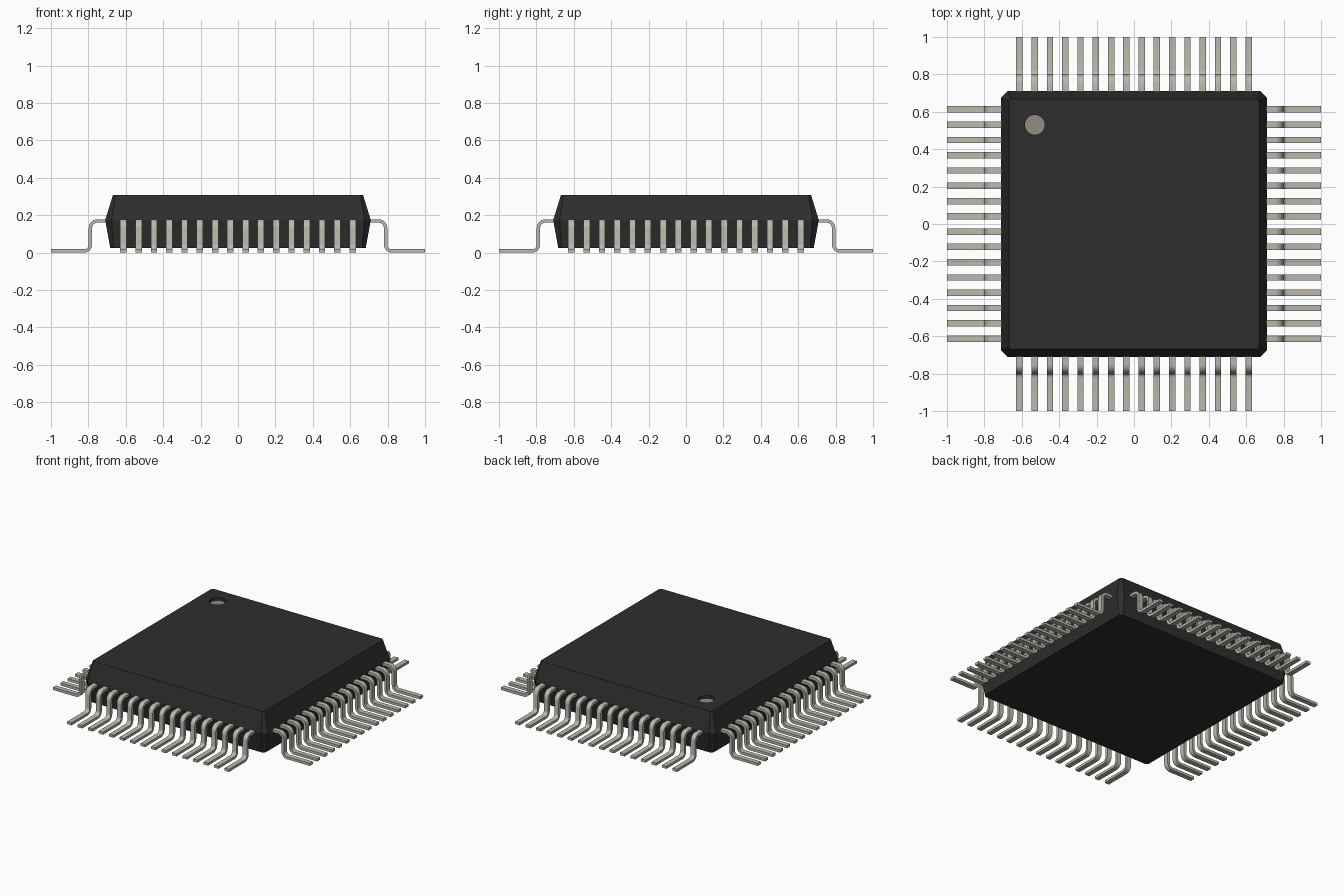
import bpy, bmesh, math
from mathutils import Vector

if "Cube" in bpy.data.objects:
    bpy.data.objects.remove(bpy.data.objects["Cube"], do_unlink=True)


def material(name, rgb, rough):
    m = bpy.data.materials.new(name)
    m.use_nodes = True
    m.diffuse_color = (*rgb, 1)
    bsdf = m.node_tree.nodes["Principled BSDF"]
    bsdf.inputs["Base Color"].default_value = (*rgb, 1)
    bsdf.inputs["Roughness"].default_value = rough
    return m


BLACK = material("black_plastic", (0.027, 0.027, 0.028), 0.7)
METAL = material("lead_metal", (0.50, 0.48, 0.42), 0.5)
MARK = material("marker_grey", (0.29, 0.27, 0.225), 0.7)


def make_object(name, bm, *mats):
    bmesh.ops.recalc_face_normals(bm, faces=bm.faces)
    me = bpy.data.meshes.new(name)
    bm.to_mesh(me)
    bm.free()
    for m in mats:
        me.materials.append(m)
    ob = bpy.data.objects.new(name, me)
    bpy.context.collection.objects.link(ob)
    return ob


def activate(ob):
    bpy.ops.object.select_all(action='DESELECT')
    ob.select_set(True)
    bpy.context.view_layer.objects.active = ob


# Package body: stacked square rings with cut corners
def ring(bm, half, cut, z):
    k = half - cut
    pts = [(half, -k), (half, k), (k, half), (-k, half),
           (-half, k), (-half, -k), (-k, -half), (k, -half)]
    return [bm.verts.new((x, y, z)) for x, y in pts]


TOP = 0.307
bm = bmesh.new()
rings = [ring(bm, *r) for r in ((0.683, 0.018, 0.025),
                                (0.71, 0.034, 0.174),
                                (0.669, 0.012, TOP))]
for a, b in zip(rings, rings[1:]):
    for i in range(8):
        j = (i + 1) % 8
        bm.faces.new((a[i], a[j], b[j], b[i]))
bm.faces.new(rings[0])
bm.faces.new(rings[-1])
body = make_object("package_body", bm, BLACK, MARK)

# Round recess that marks the first lead
DEPTH = 0.02
bm = bmesh.new()
bmesh.ops.create_cone(bm, cap_ends=True, segments=32, radius1=0.053,
                      radius2=0.053, depth=2 * DEPTH)
bmesh.ops.translate(bm, verts=bm.verts, vec=(-0.53, 0.53, TOP))
cutter = make_object("recess_cutter", bm, BLACK)
cutter.hide_render = True
activate(body)
mod = body.modifiers.new("recess", 'BOOLEAN')
mod.operation = 'DIFFERENCE'
mod.solver = 'EXACT'
mod.object = cutter
bpy.ops.object.modifier_apply(modifier="recess")
bpy.data.objects.remove(cutter, do_unlink=True)
for p in body.data.polygons:
    floor = p.normal.z > 0.9 and p.center.z < TOP - DEPTH / 2
    p.material_index = 1 if floor else 0

# Gull-wing lead: centre line with two rounded bends
THICK, WIDTH, COUNT, PITCH = 0.018, 0.034, 16, 0.0817


def arc(cx, cz, r, a0, a1, n=6):
    return [(cx + r * math.cos(math.radians(a0 + (a1 - a0) * i / n)),
             cz + r * math.sin(math.radians(a0 + (a1 - a0) * i / n)))
            for i in range(n + 1)]


path = [(0.68, 0.169)]
path += arc(0.752, 0.132, 0.037, 90, 0)
path += arc(0.822, 0.042, 0.033, 180, 270)
path += [(1.0, 0.009)]
path = [Vector(p) for p in path]

bm = bmesh.new()
sections = []
for i, p in enumerate(path):
    t = (path[min(i + 1, len(path) - 1)] - path[max(i - 1, 0)]).normalized()
    if i in (1, len(path) - 2):
        t = Vector((1, 0))
    n = Vector((-t.y, t.x)) * THICK / 2
    y = -PITCH * (COUNT - 1) / 2
    sections.append([bm.verts.new((q.x, y + s * WIDTH / 2, q.y))
                     for q, s in ((p + n, -1), (p + n, 1), (p - n, 1), (p - n, -1))])
for a, b in zip(sections, sections[1:]):
    for i in range(4):
        j = (i + 1) % 4
        bm.faces.new((a[i], a[j], b[j], b[i]))
bm.faces.new(sections[0])
bm.faces.new(sections[-1])
leads = make_object("leads_left", bm, METAL)
activate(leads)
bpy.ops.object.shade_smooth_by_angle(angle=math.radians(35))

# Repeat along each side, then turn the row around the package
rows = [leads]
for name in ("leads_back", "leads_right", "leads_front"):
    row = bpy.data.objects.new(name, leads.data)
    bpy.context.collection.objects.link(row)
    rows.append(row)
for i, row in enumerate(rows):
    row.rotation_euler.z = i * math.pi / 2
    arr = row.modifiers.new("row", 'ARRAY')
    arr.count = COUNT
    arr.use_relative_offset = False
    arr.use_constant_offset = True
    arr.constant_offset_displace = (0, PITCH, 0)
